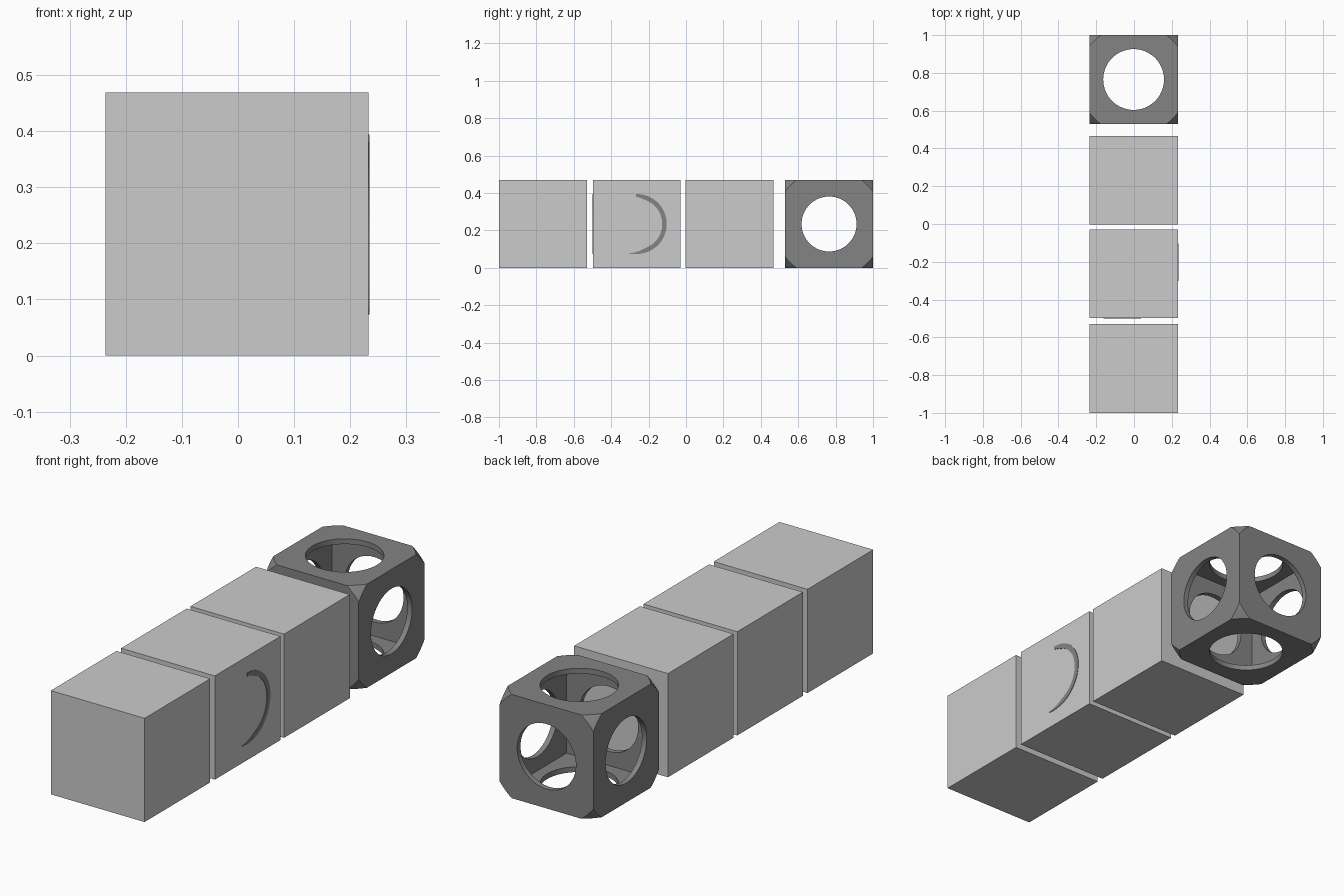
import bpy, bmesh, math

if "Cube" in bpy.data.objects:
    bpy.data.objects.remove(bpy.data.objects["Cube"])

SIDE = 0.469
H = SIDE / 2
CX = -0.002

dark = bpy.data.materials.new("dark_grey")
dark.diffuse_color = (0.23, 0.23, 0.23, 1)
dark.use_nodes = True
dark.node_tree.nodes["Principled BSDF"].inputs["Base Color"].default_value = dark.diffuse_color


def cube(name, y, half=H):
    bpy.ops.mesh.primitive_cube_add(size=2 * half, location=(CX, y, H))
    ob = bpy.context.object
    ob.name = name
    return ob


def boolean(target, cutter, operation):
    m = target.modifiers.new("cut", 'BOOLEAN')
    m.operation = operation
    m.solver = 'EXACT'
    m.object = cutter
    bpy.context.view_layer.objects.active = target
    bpy.ops.object.modifier_apply(modifier=m.name)
    bpy.data.objects.remove(cutter, do_unlink=True)


# Three plain blocks in a row
for name, y in (("front_block", -0.765), ("second_block", -0.263), ("third_block", 0.232)):
    cube(name, y)

# Open frame: cube rounded at its corners by a sphere
FY = 0.765
frame = cube("open_frame", FY)
bpy.ops.mesh.primitive_uv_sphere_add(segments=96, ring_count=48, radius=0.375,
                                     location=(CX, FY, H))
boolean(frame, bpy.context.object, 'INTERSECT')

# Hollow inside, then round holes through all three axes
boolean(frame, cube("cavity", FY, H - 0.024), 'DIFFERENCE')
q = math.pi / 2
for radius, rot in ((0.161, (0, 0, 0)), (0.147, (q, 0, 0)), (0.147, (0, q, 0))):
    bpy.ops.mesh.primitive_cylinder_add(vertices=64, radius=radius, depth=0.8,
                                        location=(CX, FY, H), rotation=rot)
    boolean(frame, bpy.context.object, 'DIFFERENCE')
frame.data.materials.append(dark)
bpy.ops.object.select_all(action='DESELECT')
frame.select_set(True)
bpy.context.view_layer.objects.active = frame
bpy.ops.object.shade_smooth_by_angle(angle=math.radians(25))


def crescent(name, place):
    """Thin raised arc; place(u, v, w) maps face coordinates to world."""
    bm = bmesh.new()
    n, a0, a1 = 40, math.radians(92), math.radians(-104)
    rings = []
    for i in range(n + 1):
        t = i / n
        a = a0 + (a1 - a0) * t
        width = 0.024 * min(1, 0.6 + 4 * t, 0.15 + 5 * (1 - t))
        r_out = 0.160
        if t > 0.9:
            r_out += 0.004 * (t - 0.9) * 10
        ring = []
        for r, w in ((r_out, -0.005), (r_out, 0.002),
                     (r_out - width, 0.002), (r_out - width, -0.005)):
            ring.append(bm.verts.new(place(r * math.cos(a), r * math.sin(a), w)))
        rings.append(ring)
    for a, b in zip(rings, rings[1:]):
        for k in range(4):
            bm.faces.new((a[k], a[(k + 1) % 4], b[(k + 1) % 4], b[k]))
    bm.faces.new(rings[0])
    bm.faces.new(rings[-1])
    bmesh.ops.recalc_face_normals(bm, faces=bm.faces)
    me = bpy.data.meshes.new(name)
    bm.to_mesh(me)
    bm.free()
    me.materials.append(dark)
    ob = bpy.data.objects.new(name, me)
    bpy.context.collection.objects.link(ob)


# Raised arcs on the right and front faces of the second block
BY = -0.263
crescent("right_arc", lambda u, v, w: (CX + H + w, BY + u, H + v))
crescent("front_arc", lambda u, v, w: (CX - u, BY - H - w, H + v))
